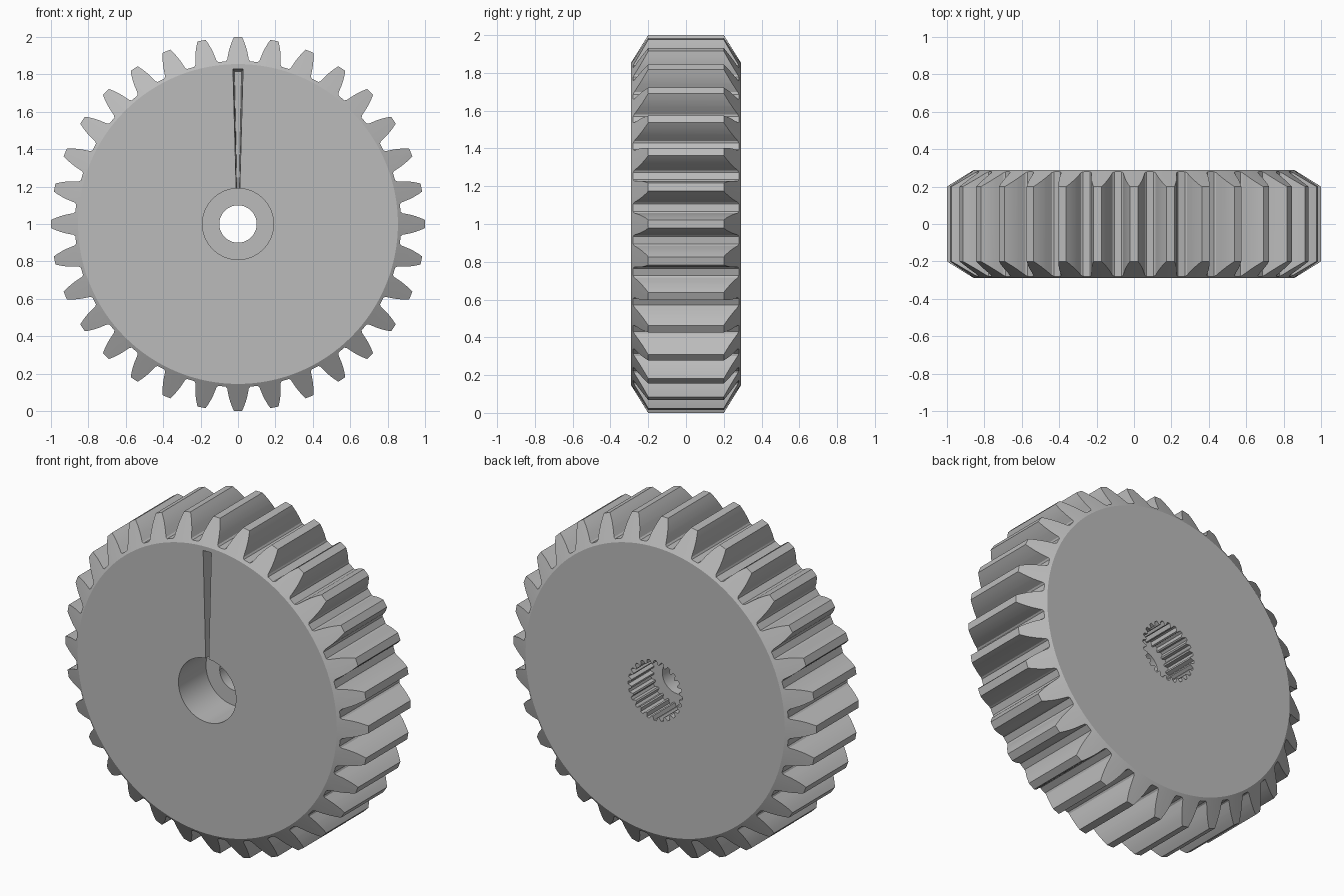
import bpy, bmesh, math
from mathutils import Vector

TEETH, SPLINES = 32, 24
HALF = 0.29            # half of the gear thickness
CENTRE_Z = 1.0

old = bpy.data.objects.get("Cube")
if old:
    bpy.data.objects.remove(old, do_unlink=True)

steel = bpy.data.materials.new("plain grey steel")
steel.use_nodes = True
GREY = (0.5, 0.5, 0.5, 1)
steel.diffuse_color = GREY
steel.node_tree.nodes["Principled BSDF"].inputs["Base Color"].default_value = GREY


def make_object(name, bm):
    bmesh.ops.recalc_face_normals(bm, faces=bm.faces)
    mesh = bpy.data.meshes.new(name)
    bm.to_mesh(mesh)
    bm.free()
    mesh.materials.append(steel)
    obj = bpy.data.objects.new(name, mesh)
    obj.location.z = CENTRE_Z
    bpy.context.collection.objects.link(obj)
    return obj


def loft(name, front, back, y0, y1):
    """Solid between two matching outlines in the x-z plane."""
    bm = bmesh.new()
    a = [bm.verts.new((x, y0, z)) for x, z in front]
    b = [bm.verts.new((x, y1, z)) for x, z in back]
    bm.faces.new(a)
    bm.faces.new(b)
    for i in range(len(a)):
        j = (i + 1) % len(a)
        bm.faces.new((a[i], a[j], b[j], b[i]))
    return make_object(name, bm)


def lathe(name, profile, steps=128):
    """Solid of revolution about the y axis from (radius, y) points."""
    bm = bmesh.new()
    rings = []
    for r, y in profile:
        rings.append([bm.verts.new((r * math.cos(t), y, r * math.sin(t)))
                      for t in (math.tau * i / steps for i in range(steps))])
    bm.faces.new(rings[0])
    bm.faces.new(rings[-1])
    for a, b in zip(rings, rings[1:]):
        for i in range(steps):
            j = (i + 1) % steps
            bm.faces.new((a[i], a[j], b[j], b[i]))
    return make_object(name, bm)


def around(count, half_profile):
    """Repeat a symmetric tooth of (radius, half width) points round a circle."""
    tooth = [(r, -w) for r, w in half_profile] + [(r, w) for r, w in reversed(half_profile)]
    points = []
    for k in range(count):
        turn = math.tau * k / count
        for r, w in tooth:
            t = turn + math.asin(w / r)
            points.append((r * math.cos(t), r * math.sin(t)))
    return points


def carve(target, tool, operation):
    mod = target.modifiers.new(operation, "BOOLEAN")
    mod.operation, mod.object, mod.solver = operation, tool, "EXACT"
    bpy.context.view_layer.objects.active = target
    bpy.ops.object.modifier_apply(modifier=mod.name)
    bpy.data.objects.remove(tool, do_unlink=True)


# Toothed body
flank = [(0.872, 0.066), (0.88, 0.058), (0.9, 0.054), (0.925, 0.049),
         (0.95, 0.042), (0.975, 0.033), (1.0, 0.022)]
outline = around(TEETH, flank)
gear = loft("gear_wheel", outline, outline, -HALF - 0.05, HALF + 0.05)

# Chamfered rims on both faces
rim = [(0.855, -HALF), (1.0, -0.2), (1.04, -0.175)]
carve(gear, lathe("rim_limit", rim + [(r, -y) for r, y in reversed(rim)]), "INTERSECT")

# Front counterbore and through hole
carve(gear, lathe("counterbore", [(0.19, -0.4), (0.19, -0.03)], 64), "DIFFERENCE")
carve(gear, lathe("through_hole", [(0.1, -0.4), (0.1, 0.4)], 48), "DIFFERENCE")

# Splined socket in the back
spline = around(SPLINES, [(0.157, 0.016), (0.179, 0.008)])
carve(gear, loft("spline_socket", spline, spline, 0.08, 0.4), "DIFFERENCE")


# Tapered groove from the counterbore to the front rim
def wedge(narrow, wide, top):
    return [(-narrow, 0.17), (narrow, 0.17), (wide, top), (-wide, top)]


carve(gear, loft("groove", wedge(0.01, 0.028, 0.83), wedge(0.005, 0.019, 0.815),
                 -HALF - 0.01, -HALF + 0.1), "DIFFERENCE")

# Smooth curved walls, sharp edges
bpy.ops.object.select_all(action="DESELECT")
gear.select_set(True)
bpy.context.view_layer.objects.active = gear
bpy.ops.object.shade_smooth_by_angle(angle=math.radians(25))
